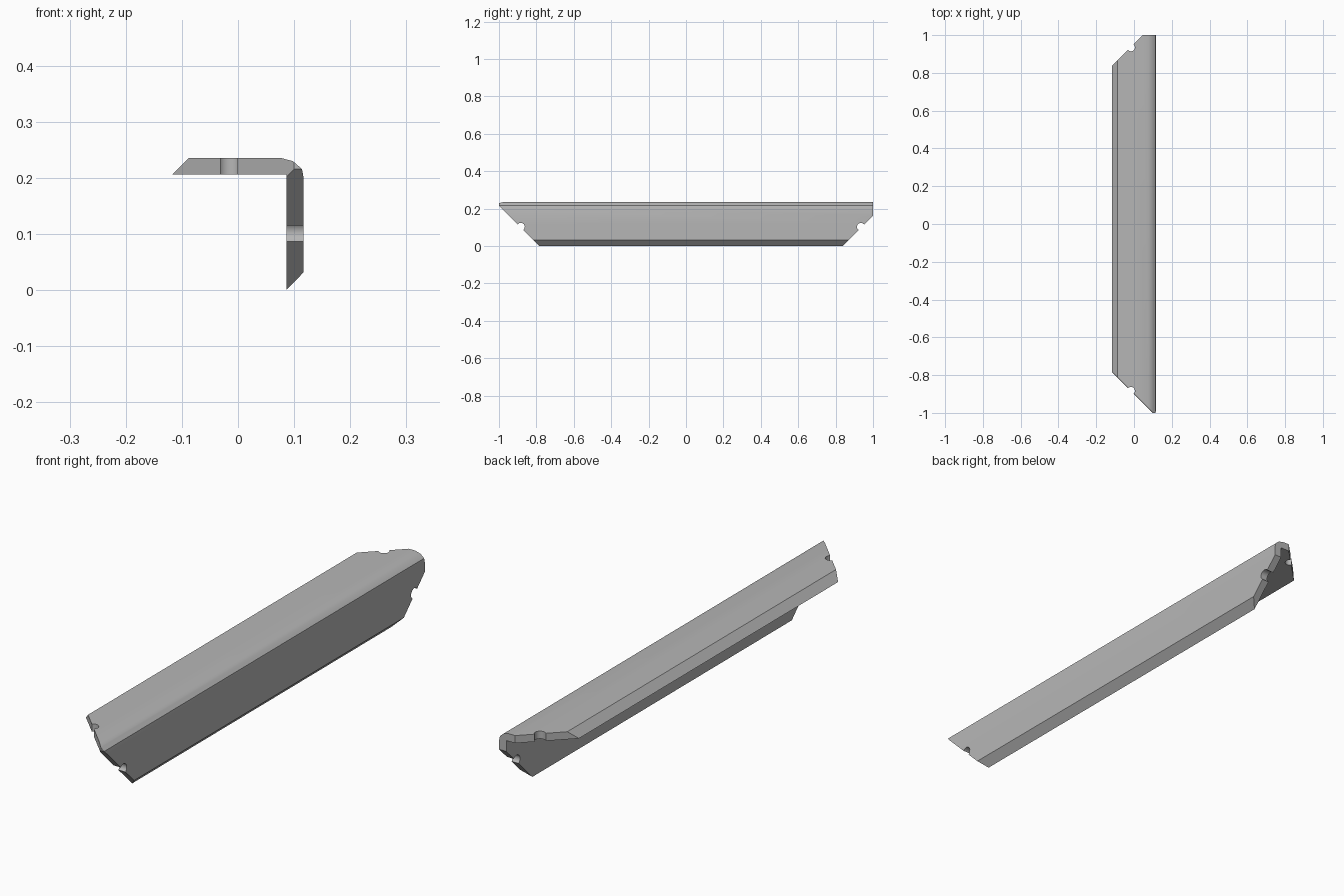
import bpy, bmesh
from math import radians
from mathutils import Vector

cube = bpy.data.objects.get("Cube")
if cube:
    bpy.data.objects.remove(cube)

grey = bpy.data.materials.new("plain grey")
grey.use_nodes = True
colour = (0.47, 0.47, 0.47, 1)
grey.diffuse_color = colour
grey.node_tree.nodes["Principled BSDF"].inputs["Base Color"].default_value = colour

# L-shaped cross-section (x, z) with bevelled lips and a rounded outer corner
profile = [(-0.117, 0.206), (0.086, 0.206), (0.086, 0), (0.117, 0.032),
           (0.117, 0.2), (0.114, 0.216), (0.098, 0.23), (0.075, 0.236), (-0.087, 0.236)]

bm = bmesh.new()
start = bm.faces.new([bm.verts.new((x, -1, z)) for x, z in profile])
extruded = bmesh.ops.extrude_face_region(bm, geom=[start], use_keep_orig=True)["geom"]
bmesh.ops.translate(bm, vec=(0, 2, 0),
                    verts=[v for v in extruded if isinstance(v, bmesh.types.BMVert)])
bmesh.ops.triangulate(bm, faces=bm.faces[:])


def mitre(point, normal):
    """Slice off everything on the normal's side and close the end."""
    cut = bmesh.ops.bisect_plane(bm, geom=bm.verts[:] + bm.edges[:] + bm.faces[:],
                                 plane_co=Vector(point), plane_no=Vector(normal),
                                 clear_outer=True, dist=1e-5)["geom_cut"]
    edges = [e for e in cut if isinstance(e, bmesh.types.BMEdge) and e.is_boundary]
    filled = bmesh.ops.contextual_create(bm, geom=edges)["faces"]
    bmesh.ops.triangulate(bm, faces=filled)


# Diagonal ends of the top flange and the side flange
for side, reach in ((-1, 0.783), (1, 0.836)):
    mitre((-0.117, side * reach, 0), (-1, side, 0))
    mitre((0, side * (reach + 0.001), 0), (0, side, -1))

bmesh.ops.dissolve_limit(bm, angle_limit=radians(0.5), verts=bm.verts[:], edges=bm.edges[:])
bmesh.ops.recalc_face_normals(bm, faces=bm.faces[:])
mesh = bpy.data.meshes.new("angle_rail")
bm.to_mesh(mesh)
bm.free()
mesh.materials.append(grey)
rail = bpy.data.objects.new("angle_rail", mesh)
bpy.context.collection.objects.link(rail)


def notch(location, rotation):
    """Drill a round notch through one flange."""
    bpy.ops.mesh.primitive_cylinder_add(vertices=16, radius=0.021, depth=0.1,
                                        location=location, rotation=rotation)
    cutter = bpy.context.object
    cutter.name = "notch_cutter"
    cutter.hide_render = True
    cutter.data.materials.append(grey)
    mod = rail.modifiers.new("notch", 'BOOLEAN')
    mod.operation = 'DIFFERENCE'
    mod.solver = 'EXACT'
    mod.object = cutter
    bpy.context.view_layer.objects.active = rail
    bpy.ops.object.modifier_apply(modifier=mod.name)
    bpy.data.objects.remove(cutter)


# One notch in each flange at each end
for y in (-0.883, 0.935):
    notch((-0.016, y, 0.22), (0, 0, 0))
    notch((0.1, y, 0.103), (0, radians(90), 0))

bpy.ops.object.select_all(action='DESELECT')
rail.select_set(True)
bpy.context.view_layer.objects.active = rail
bpy.ops.object.shade_smooth_by_angle(angle=radians(30))
